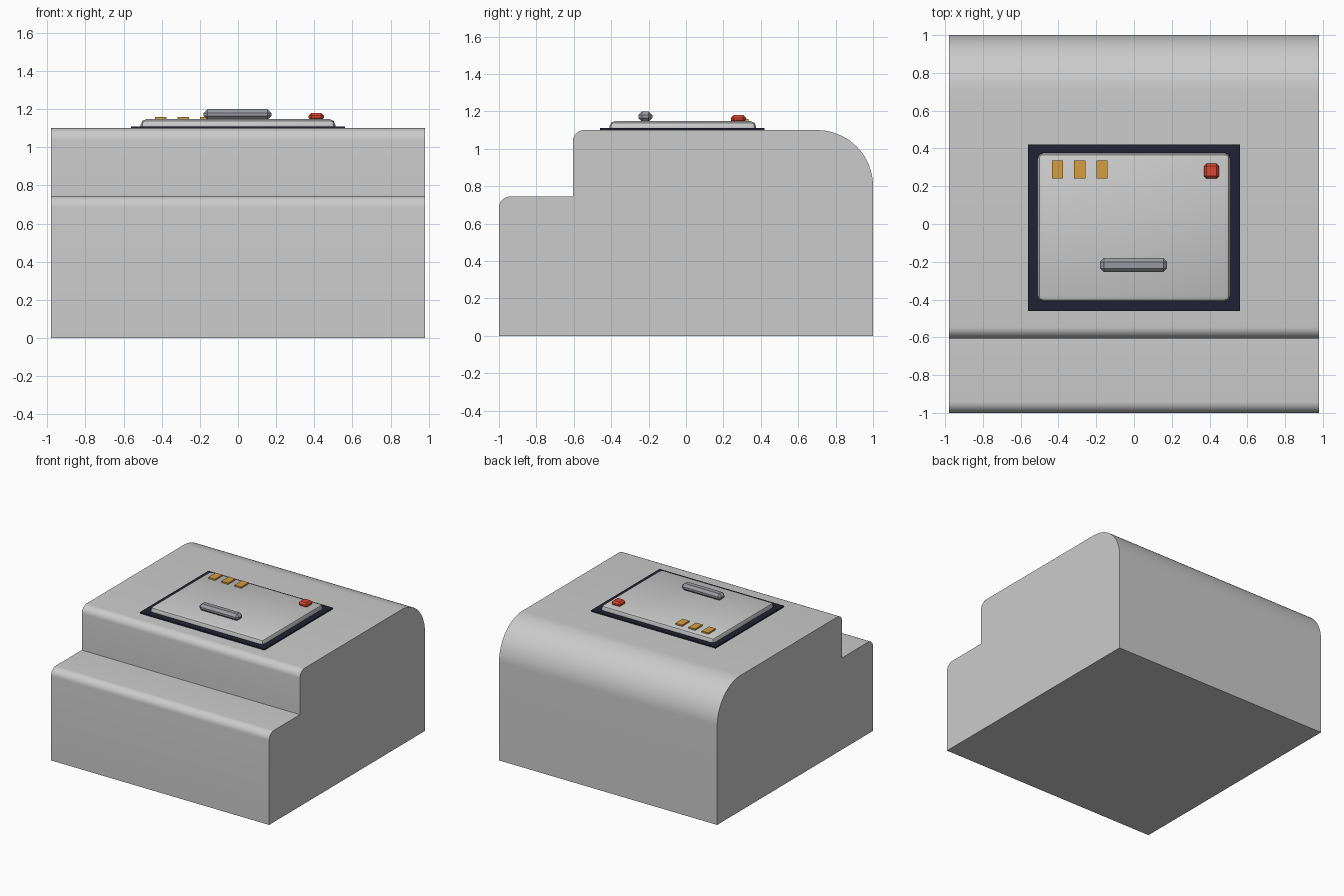
import bpy, bmesh, math

if "Cube" in bpy.data.objects:
    bpy.data.objects.remove(bpy.data.objects["Cube"])


def material(name, rgb):
    m = bpy.data.materials.new(name)
    m.diffuse_color = (*rgb, 1)
    m.use_nodes = True
    m.node_tree.nodes["Principled BSDF"].inputs["Base Color"].default_value = m.diffuse_color
    return m


def finish(name, bm, mat=None, smooth=None):
    bmesh.ops.recalc_face_normals(bm, faces=bm.faces)
    me = bpy.data.meshes.new(name)
    bm.to_mesh(me)
    bm.free()
    ob = bpy.data.objects.new(name, me)
    bpy.context.collection.objects.link(ob)
    if mat:
        me.materials.append(mat)
    if smooth:
        bpy.ops.object.select_all(action='DESELECT')
        ob.select_set(True)
        bpy.context.view_layer.objects.active = ob
        bpy.ops.object.shade_smooth_by_angle(angle=math.radians(smooth))
    return ob


def box(name, x, y, z, mat=None, bevel=0, segments=1, smooth=None):
    """Box from (min, max) ranges with optional bevelled edges."""
    bm = bmesh.new()
    bmesh.ops.create_cube(bm, size=1)
    for v in bm.verts:
        v.co = [(r[0] + r[1]) / 2 + c * (r[1] - r[0]) for r, c in zip((x, y, z), v.co)]
    if bevel:
        bmesh.ops.bevel(bm, geom=bm.edges[:], offset=bevel, segments=segments,
                        profile=0.5, affect='EDGES')
    return finish(name, bm, mat, smooth)


def arc(cy, cz, r, start, end, n):
    return [(cy + r * math.cos(a), cz + r * math.sin(a))
            for a in (math.radians(start + (end - start) * i / n) for i in range(n + 1))]


dark = material("dark_trim", (0.015, 0.015, 0.035))
orange = material("orange", (0.66, 0.34, 0.05))
red = material("red", (0.75, 0.06, 0.03))
steel = material("steel", (0.32, 0.32, 0.36))

# Stepped body: side profile with rounded edges, extruded across x
profile = [(-1, 0), *arc(-0.94, 0.685, 0.06, 180, 90, 8), (-0.605, 0.745),
           *arc(-0.545, 1.04, 0.06, 180, 90, 8), *arc(0.7, 0.8, 0.3, 90, 0, 20), (1, 0)]
bm = bmesh.new()
face = bm.faces.new([bm.verts.new((-0.98, y, z)) for y, z in profile])
side = bmesh.ops.extrude_face_region(bm, geom=[face])["geom"]
bmesh.ops.translate(bm, vec=(1.96, 0, 0),
                    verts=[g for g in side if isinstance(g, bmesh.types.BMVert)])
finish("body", bm, smooth=30)

# Hatch on a dark surround
box("hatch_surround", (-0.56, 0.56), (-0.46, 0.42), (1.09, 1.11), dark)
box("hatch", (-0.51, 0.51), (-0.41, 0.375), (1.08, 1.148), bevel=0.03, segments=2, smooth=40)

# Handle
box("hatch_handle", (-0.18, 0.175), (-0.255, -0.18), (1.145, 1.2), steel, bevel=0.02)

# Indicator lights and button
for i in range(3):
    x = -0.405 + i * 0.118
    box(f"indicator_{i + 1}", (x - 0.03, x + 0.03), (0.24, 0.335), (1.13, 1.16), orange)
box("red_button", (0.37, 0.45), (0.24, 0.32), (1.14, 1.18), red, bevel=0.014)
